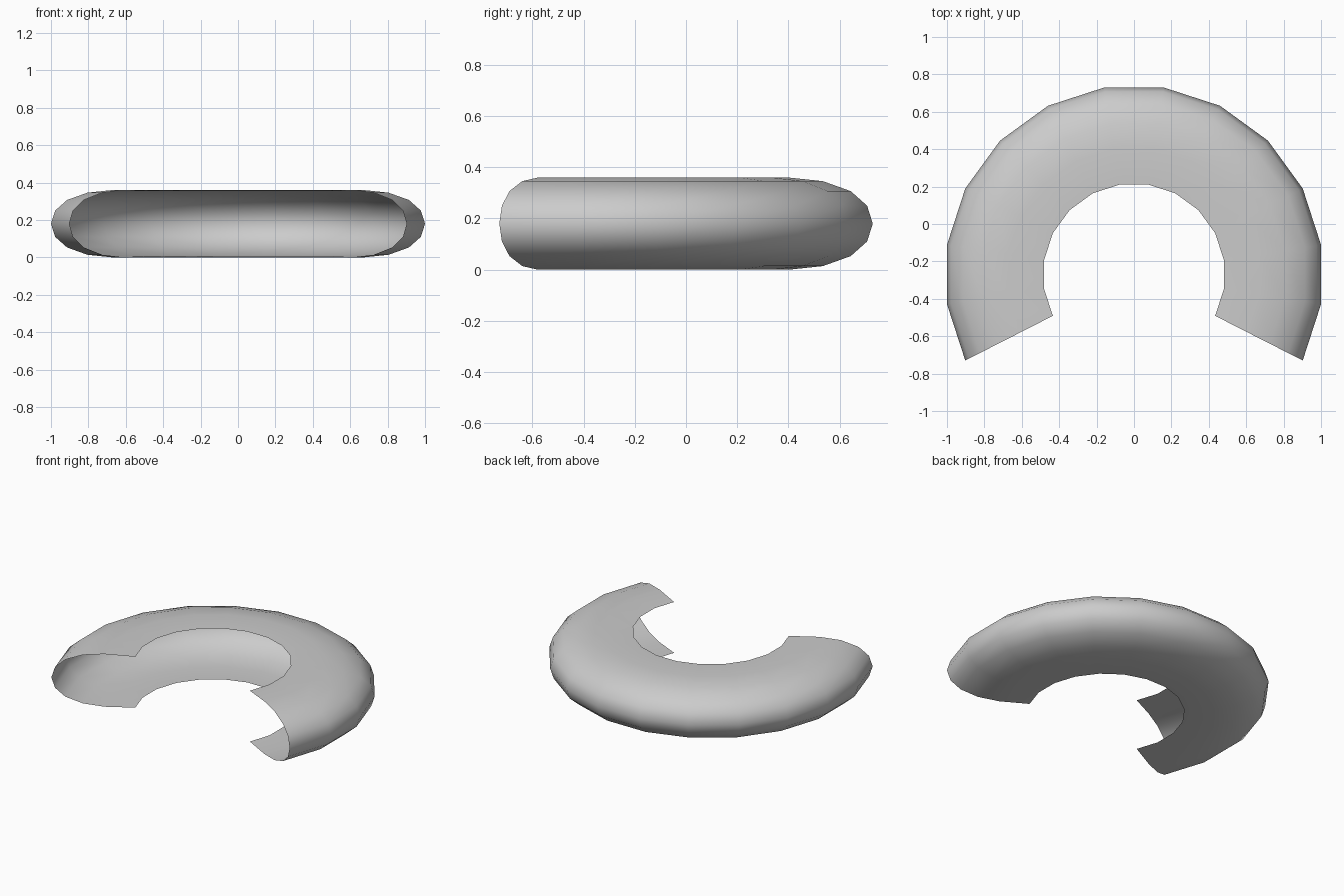
import bpy, bmesh, math
from mathutils import Vector, Matrix

if "Cube" in bpy.data.objects:
    bpy.data.objects.remove(bpy.data.objects["Cube"])

CENTER_Y = -0.27      # ring centre
MID_Z = 0.18          # half height of the tube
STEP = math.radians(18)
STEPS = 13            # 13 of 20 segments remain
START = math.radians(-27)

# upper half of the C-shaped section: (radius, height above mid plane), rim to open inner edge
upper = [(1.0125, 0.0), (0.99, 0.07), (0.925, 0.127), (0.815, 0.166),
         (0.68, 0.18), (0.487, 0.174)]
section = [(r, -h) for r, h in reversed(upper[1:])] + upper

# open ring shell: spin the section about the vertical axis
bm = bmesh.new()
start = Matrix.Rotation(START, 4, 'Z')
verts = [bm.verts.new(start @ Vector((r, 0, h))) for r, h in section]
edges = [bm.edges.new(pair) for pair in zip(verts, verts[1:])]
bmesh.ops.spin(bm, geom=verts + edges, cent=(0, 0, 0), axis=(0, 0, 1),
               angle=STEP * STEPS, steps=STEPS, use_duplicate=False)
bmesh.ops.remove_doubles(bm, verts=bm.verts, dist=1e-5)

# make the normals face outward, away from the tube's centre line
bm.normal_update()
for f in bm.faces:
    c = f.calc_center_median()
    core = Vector((c.x, c.y, 0)).normalized() * 0.65
    if f.normal.dot(c - core) < 0:
        f.normal_flip()
    f.smooth = True
bmesh.ops.translate(bm, verts=bm.verts, vec=(0, CENTER_Y, MID_Z))

mesh = bpy.data.meshes.new("open_ring_shell")
bm.to_mesh(mesh)
bm.free()
ring = bpy.data.objects.new("open_ring_shell", mesh)
bpy.context.collection.objects.link(ring)
